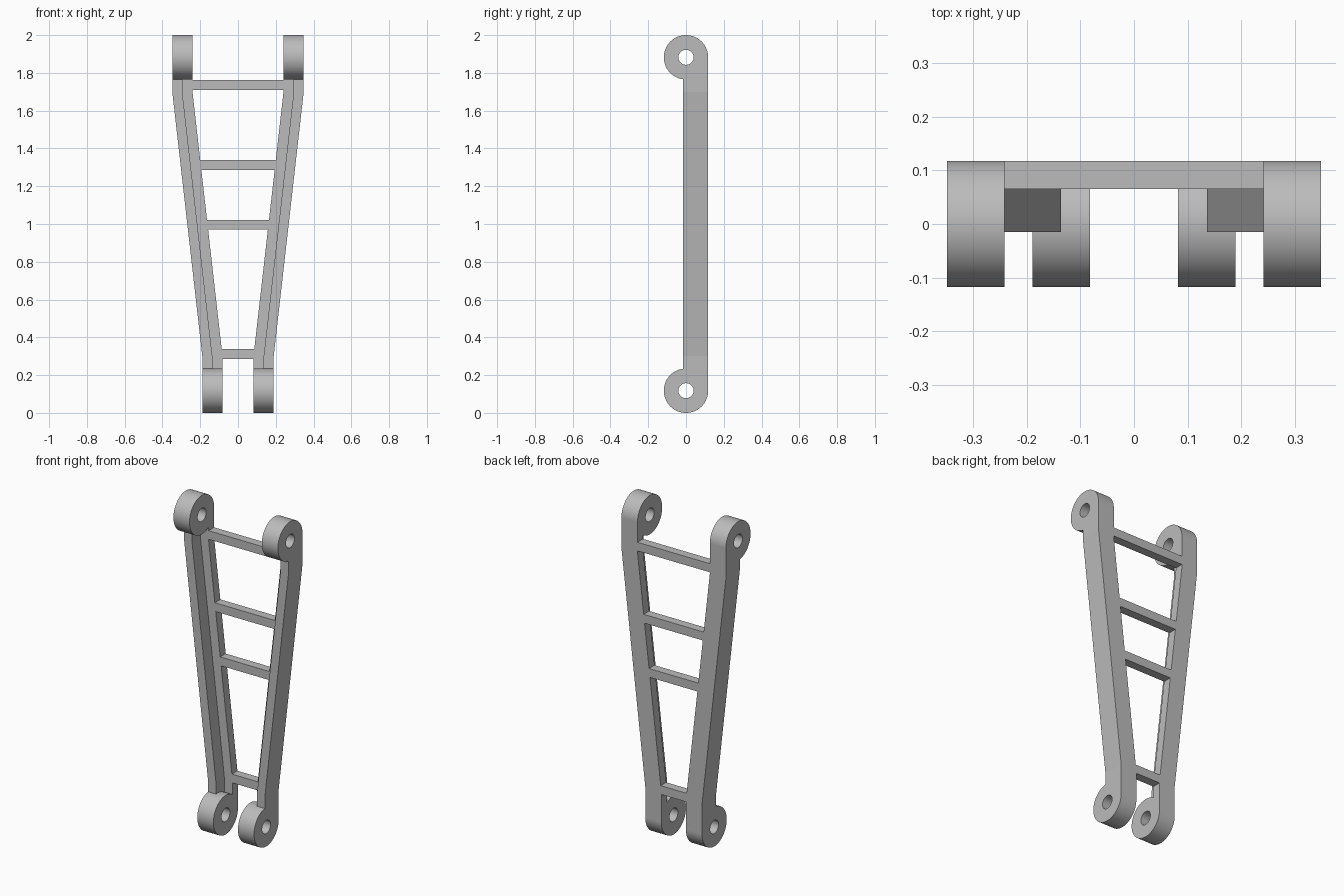
import bpy, bmesh, math
from mathutils import Vector

cube = bpy.data.objects.get("Cube")
if cube:
    bpy.data.objects.remove(cube, do_unlink=True)

GREY = (0.5, 0.5, 0.5, 1)
mat = bpy.data.materials.new("light grey")
mat.use_nodes = True
mat.diffuse_color = GREY
mat.node_tree.nodes["Principled BSDF"].inputs["Base Color"].default_value = GREY

R, HOLE = 0.1175, 0.04            # pivot eye radii
WIDTH, WALL = 0.107, 0.053        # leg width, wall thickness
FRONT, MID, BACK = -0.015, 0.065, R
LOW_X, HIGH_X = 0.189, 0.348      # outer leg edge at bottom and top
LOW_Z, HIGH_Z = 0.30, 1.70        # bends in the leg


def finish(name, bm, mirror=True):
    bmesh.ops.recalc_face_normals(bm, faces=bm.faces)
    mesh = bpy.data.meshes.new(name)
    bm.to_mesh(mesh)
    bm.free()
    mesh.materials.append(mat)
    ob = bpy.data.objects.new(name, mesh)
    bpy.context.collection.objects.link(ob)
    if mirror:
        ob.modifiers.new("Mirror", 'MIRROR')
    return ob


def prism(name, outline, y0, y1, mirror=True):
    """Extrude an x-z outline from y0 to y1."""
    bm = bmesh.new()
    face = bm.faces.new([bm.verts.new((x, y0, z)) for x, z in outline])
    out = bmesh.ops.extrude_face_region(bm, geom=[face])
    verts = [g for g in out["geom"] if isinstance(g, bmesh.types.BMVert)]
    bmesh.ops.translate(bm, verts=verts, vec=(0, y1 - y0, 0))
    return finish(name, bm, mirror)


def leg_strip(width, end):
    """Outline of a bent strip along the outer edge of the leg."""
    edge = [(LOW_X, end), (LOW_X, LOW_Z), (HIGH_X, HIGH_Z), (HIGH_X, 2 - end)]
    return edge + [(x - width, z) for x, z in reversed(edge)]


def eye(name, outer_x, z):
    """Round pivot eye, spun around the x axis."""
    bm = bmesh.new()
    ring = [(outer_x, HOLE), (outer_x, R), (outer_x - WIDTH, R), (outer_x - WIDTH, HOLE)]
    verts = [bm.verts.new((x, 0, z + r)) for x, r in ring]
    edges = [bm.edges.new((verts[i], verts[(i + 1) % 4])) for i in range(4)]
    bmesh.ops.spin(bm, geom=verts + edges, cent=(0, 0, z), axis=(1, 0, 0),
                   angle=math.tau, steps=64, use_merge=True)
    bmesh.ops.remove_doubles(bm, verts=bm.verts, dist=0.0001)
    ob = finish(name, bm)
    bpy.ops.object.select_all(action='DESELECT')
    ob.select_set(True)
    bpy.context.view_layer.objects.active = ob
    bpy.ops.object.shade_smooth_by_angle(angle=math.radians(30))


# Legs: flat back plate with a deeper wall along the outer edge
prism("leg_back_plates", leg_strip(WIDTH, R), MID, BACK)
prism("leg_outer_walls", leg_strip(WALL, 0.2), FRONT, BACK)

# Pivot eyes
eye("lower_eyes", LOW_X, R)
eye("upper_eyes", HIGH_X, 2 - R)

# Rungs between the legs, reaching just inside the back plates
for i, z in enumerate((0.285, 0.97, 1.287, 1.71)):
    top = z + 0.052
    t = min(max((z - LOW_Z) / (HIGH_Z - LOW_Z), 0), 1)
    half = LOW_X + t * (HIGH_X - LOW_X) - WIDTH + 0.015
    prism(f"rung_{i + 1}", [(-half, z), (half, z), (half, top), (-half, top)],
          MID, BACK, mirror=False)
